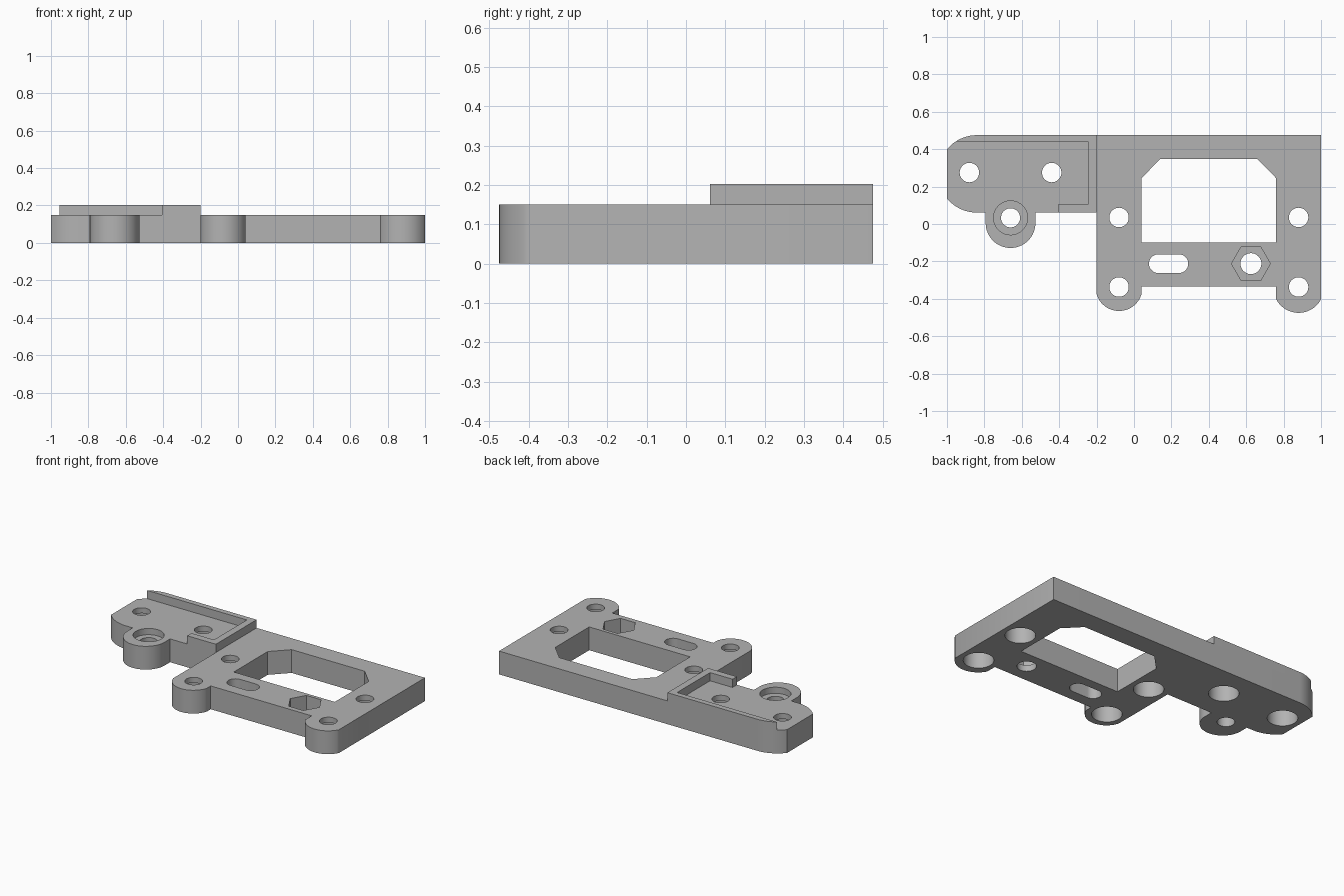
import bpy, bmesh
from math import pi, cos, sin, acos, asin, radians

cube = bpy.data.objects.get("Cube")
if cube:
    bpy.data.objects.remove(cube, do_unlink=True)

grey = bpy.data.materials.new("plain grey")
grey.use_nodes = True
colour = (0.45, 0.45, 0.45, 1)
grey.diffuse_color = colour
grey.node_tree.nodes["Principled BSDF"].inputs["Base Color"].default_value = colour

TOP = 0.15        # plate thickness
RIM_TOP = 0.203   # top of the raised rim


def arc(cx, cy, r, start, end, steps=24):
    """Points along an arc, counter-clockwise."""
    return [(cx + r * cos(start + (end - start) * i / steps),
             cy + r * sin(start + (end - start) * i / steps)) for i in range(steps + 1)]


def circle(cx, cy, r, sides=40, turn=0):
    return arc(cx, cy, r, turn, turn + 2 * pi, sides)[:-1]


def prism(name, outline, z0, z1):
    """Extrude a flat outline from z0 to z1."""
    bm = bmesh.new()
    face = bm.faces.new([bm.verts.new((x, y, z0)) for x, y in outline])
    new = bmesh.ops.extrude_face_region(bm, geom=[face])["geom"]
    bmesh.ops.translate(bm, vec=(0, 0, z1 - z0),
                        verts=[v for v in new if isinstance(v, bmesh.types.BMVert)])
    bmesh.ops.recalc_face_normals(bm, faces=bm.faces)
    mesh = bpy.data.meshes.new(name)
    bm.to_mesh(mesh)
    bm.free()
    mesh.materials.append(grey)
    obj = bpy.data.objects.new(name, mesh)
    bpy.context.collection.objects.link(obj)
    return obj


def activate(obj):
    bpy.ops.object.select_all(action='DESELECT')
    obj.select_set(True)
    bpy.context.view_layer.objects.active = obj


def cut(target, outline, z0, z1):
    """Remove a prism from the target."""
    cutter = prism("cutter", outline, z0, z1)
    cutter.hide_render = True
    activate(target)
    mod = target.modifiers.new("cut", 'BOOLEAN')
    mod.operation = 'DIFFERENCE'
    mod.solver = 'EXACT'
    mod.object = cutter
    bpy.ops.object.modifier_apply(modifier=mod.name)
    bpy.data.objects.remove(cutter, do_unlink=True)


def foot(cx, r):
    """Rounded foot end, clipped to the foot's width."""
    a = acos(0.12 / r)
    return arc(cx, -0.34, r, pi + a, 2 * pi - a)


# Plate outline: two feet, straight back, rounded arm end, boss
END = (-0.84, 0.268, 0.207)
clip = acos(0.16 / END[2])
outline = foot(-0.08, 0.125) + [(0.04, -0.335), (0.76, -0.335)] + foot(0.88, 0.135)
outline += [(1, 0.475)]
outline += arc(*END, pi / 2, pi - clip, 16) + arc(*END, pi + clip, 1.5 * pi, 16)
outline += [(-0.793, 0.061)] + arc(-0.66, 0.005, 0.133, pi, 2 * pi, 32)
outline += [(-0.527, 0.061), (-0.2, 0.061)]
plate = prism("mounting_plate", outline, 0, TOP)

# Window with two chamfered back corners
cut(plate, [(0.04, -0.1), (0.76, -0.1), (0.76, 0.245), (0.66, 0.347),
            (0.14, 0.347), (0.04, 0.245)], -0.1, 0.3)

# Screw holes, counterbored from below
for x, y in [(-0.88, 0.275), (-0.44, 0.275), (-0.08, 0.035),
             (0.88, 0.035), (-0.08, -0.337), (0.88, -0.337)]:
    cut(plate, circle(x, y, 0.052), -0.1, 0.3)
    cut(plate, circle(x, y, 0.088), -0.1, 0.115)

# Boss hole with a shallow counterbore on top
cut(plate, circle(-0.66, 0.033, 0.051), -0.1, 0.3)
cut(plate, circle(-0.66, 0.033, 0.091), TOP - 0.04, 0.3)

# Hexagonal nut pocket with its through hole
cut(plate, circle(0.625, -0.212, 0.056), -0.1, 0.3)
cut(plate, circle(0.625, -0.212, 0.104, 6), 0.04, 0.3)

# Rounded slot
cut(plate, arc(0.24, -0.212, 0.05, -pi / 2, pi / 2) +
    arc(0.13, -0.212, 0.05, pi / 2, 1.5 * pi), -0.1, 0.3)

# Raised rim around the arm's back, inner end and front corner
stop = pi - asin((0.44 - END[1]) / END[2])
rim = prism("raised_rim", [(-0.405, 0.061), (-0.2, 0.061), (-0.2, 0.475)] +
            arc(*END, pi / 2, stop, 10) +
            [(-0.245, 0.44), (-0.245, 0.105), (-0.405, 0.105)], TOP, RIM_TOP)

for obj in (plate, rim):
    activate(obj)
    bpy.ops.object.shade_smooth_by_angle(angle=radians(30))
